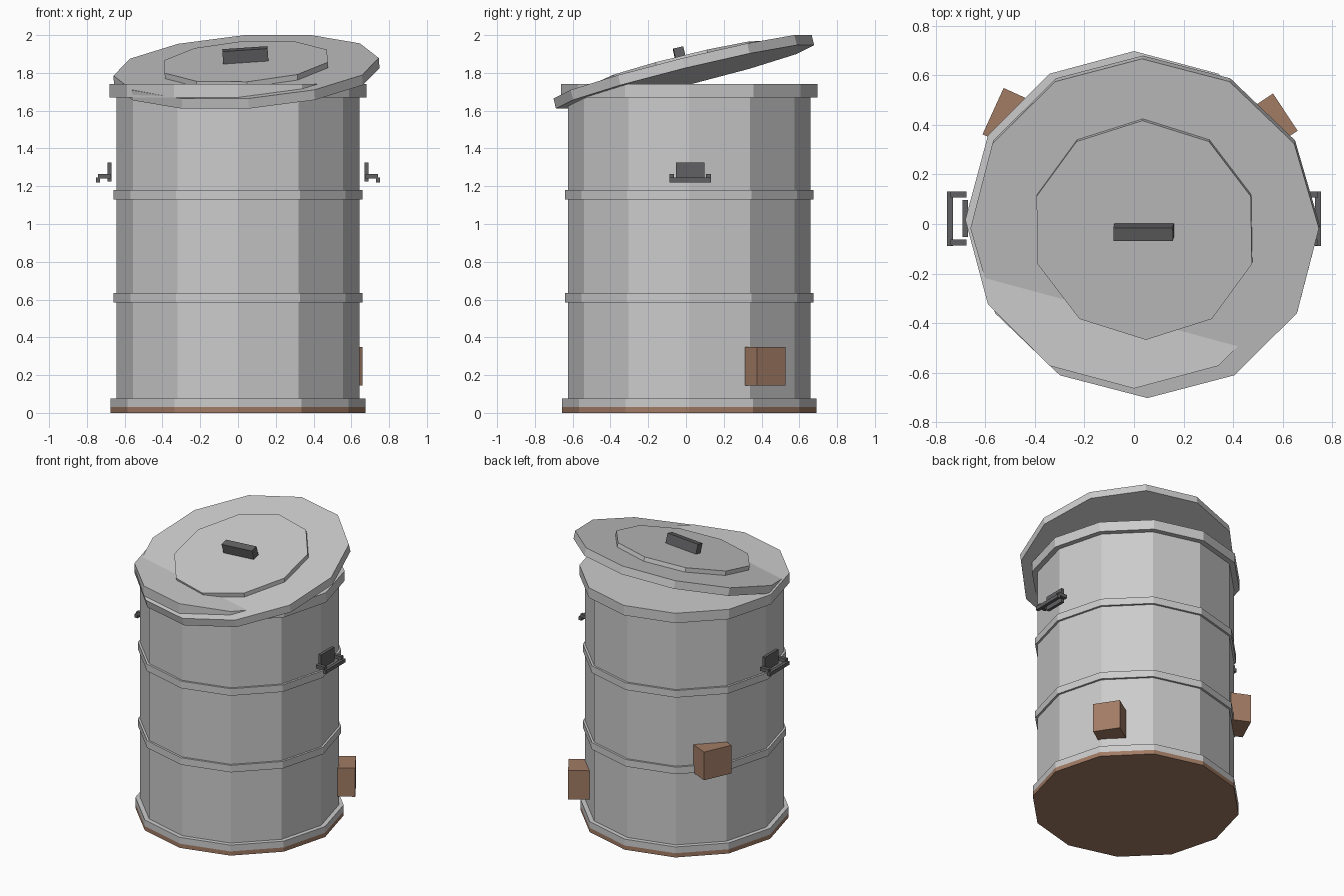
import bpy
from math import radians
from mathutils import Matrix, Euler

if "Cube" in bpy.data.objects:
    bpy.data.objects.remove(bpy.data.objects["Cube"])


def material(name, rgb):
    m = bpy.data.materials.new(name)
    m.diffuse_color = (*rgb, 1)
    m.use_nodes = True
    m.node_tree.nodes["Principled BSDF"].inputs["Base Color"].default_value = m.diffuse_color
    return m


RUST = material("rust", (0.36, 0.20, 0.13))
DARK = material("dark_metal", (0.12, 0.12, 0.125))
CY = 0.017  # the can sits slightly behind the origin


def finish(name, matrix, mat):
    ob = bpy.context.object
    ob.name = name
    ob.matrix_world = matrix @ ob.matrix_world
    if mat:
        ob.data.materials.append(mat)
    return ob


def cylinder(name, r, z0, z1, sides=12, center=(0, 0), matrix=Matrix(), mat=None):
    bpy.ops.mesh.primitive_cylinder_add(vertices=sides, radius=r, depth=z1 - z0)
    place = Matrix.Translation((*center, (z0 + z1) / 2))
    return finish(name, matrix @ place, mat)


def box(name, lo, hi, matrix=Matrix(), mat=None):
    bpy.ops.mesh.primitive_cube_add(size=1)
    mid = [(a + b) / 2 for a, b in zip(lo, hi)]
    size = [b - a for a, b in zip(lo, hi)]
    place = Matrix.Translation(mid) @ Matrix.Diagonal((*size, 1))
    return finish(name, matrix @ place, mat)


# Can body with rim, hoops and rusty foot
can = (0, CY)
cylinder("body", 0.643, 0.03, 1.70, center=can)
cylinder("rim", 0.68, 1.67, 1.74, center=can)
cylinder("upper_hoop", 0.658, 1.13, 1.18, center=can)
cylinder("lower_hoop", 0.658, 0.585, 0.635, center=can)
cylinder("base_hoop", 0.674, 0.03, 0.075, center=can)
cylinder("rusty_foot", 0.674, 0.0, 0.03, center=can, mat=RUST)

# Tilted lid, local origin at the centre of its top face
tilt = Matrix.Translation((0.043, -0.018, 1.832)) @ \
    Euler((radians(13.8), radians(-3.8), 0)).to_matrix().to_4x4()
cylinder("lid", 0.704, -0.055, 0, matrix=tilt)
cylinder("lid_raised_disc", 0.455, -0.02, 0.03, sides=10, matrix=tilt)
box("lid_handle", (-0.12, -0.027, 0.03), (0.12, 0.027, 0.098), tilt, DARK)

# Side handles: mounting plate, two arms and a grip bar
for side, s in (("right", 1), ("left", -1)):
    turn = Matrix.Translation((0, 0.022, 0)) @ Matrix.Rotation(0 if s > 0 else radians(180), 4, 'Z')
    box(side + "_handle_plate", (0.67, -0.075, 1.225), (0.691, 0.075, 1.326), turn, DARK)
    for end, y in (("a", -0.097), ("b", 0.097)):
        box(f"{side}_handle_arm_{end}", (0.675, y - 0.0125, 1.24), (0.74, y + 0.0125, 1.265), turn, DARK)
    box(side + "_handle_grip", (0.73, -0.11, 1.22), (0.753, 0.11, 1.245), turn, DARK)

# Rust patches: blocks sunk into the wall, given by outer face centre and heading
for name, x, y, angle, width, z0, z1 in (
        ("right_rust_patch", 0.61, 0.451, 33.5, 0.18, 0.145, 0.35),
        ("left_rust_patch", -0.568, 0.455, 155.5, 0.205, 0.58, 0.78)):
    turn = Matrix.Translation((x, y, 0)) @ Matrix.Rotation(radians(angle), 4, 'Z')
    box(name, (-0.17, -width / 2, z0), (0, width / 2, z1), turn, RUST)
